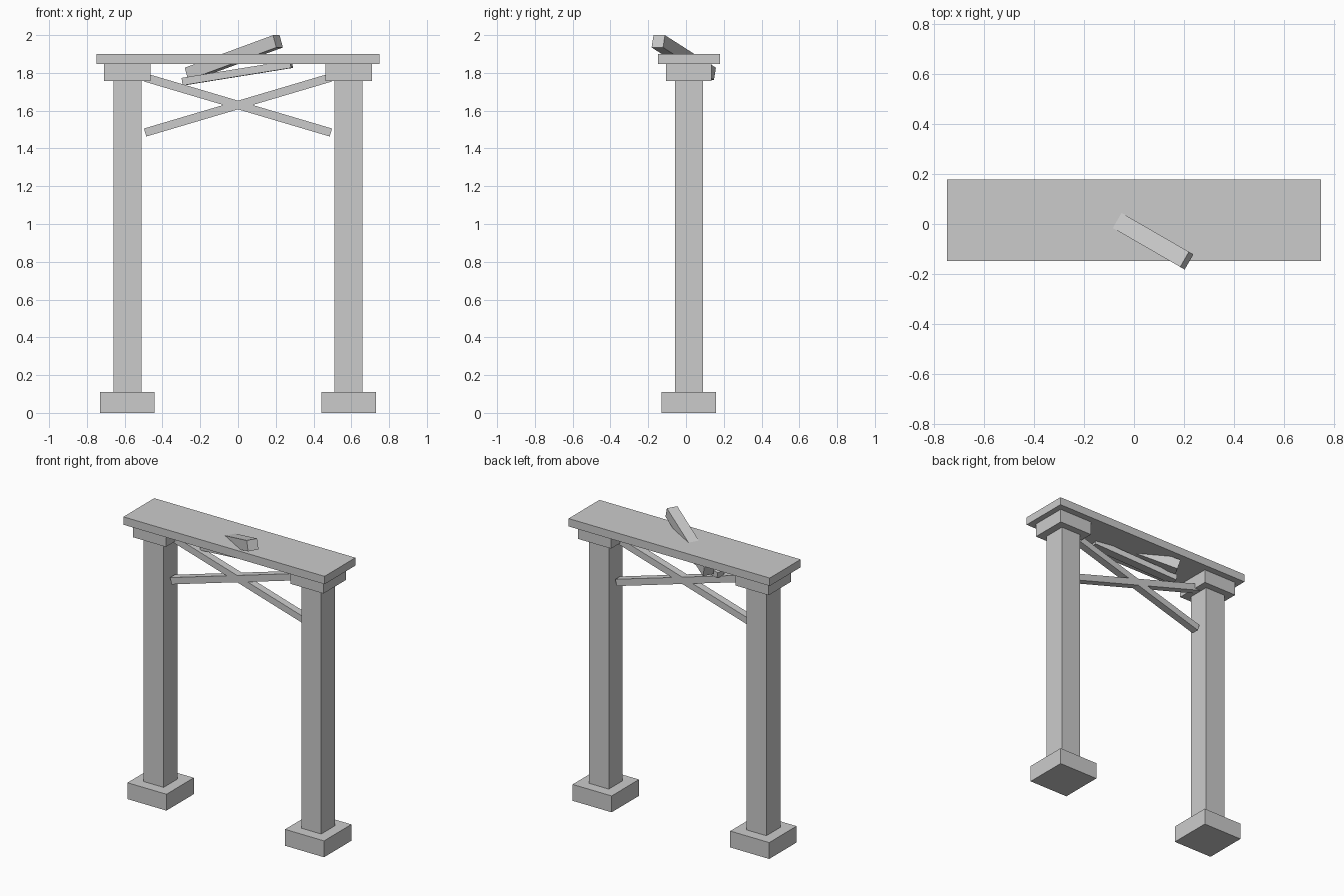
import bpy
from math import radians

if "Cube" in bpy.data.objects:
    bpy.data.objects.remove(bpy.data.objects["Cube"])

CY = 0.015  # centre line of the frame in y


def box(name, loc, size, pitch=0, yaw=0):
    """Box of a given size; pitch lifts its +x end, yaw turns it about z."""
    bpy.ops.mesh.primitive_cube_add(size=1, location=loc)
    ob = bpy.context.object
    ob.name = name
    ob.scale = size
    bpy.ops.object.transform_apply(location=False, rotation=False, scale=True)
    ob.rotation_euler = (0, radians(-pitch), radians(yaw))
    return ob


def span(name, x, width, z0, z1, depth):
    """Upright box between two heights."""
    return box(name, (x, CY, (z0 + z1) / 2), (width, depth, z1 - z0))


# Two pillars with base and cap, plus one cross brace each
for side, s in (("left", -1), ("right", 1)):
    x = s * 0.586
    span(side + "_base", x, 0.29, 0, 0.11, 0.29)
    span(side + "_post", x, 0.148, 0.11, 1.757, 0.148)
    span(side + "_cap", x, 0.246, 1.757, 1.847, 0.24)
    box(side + "_cross_brace", (0, CY, 1.63), (1.026, 0.05, 0.044), pitch=s * 16.5)

# Lintel slab across the top
span("lintel", 0, 1.496, 1.847, 1.90, 0.328)

# Fallen beams: one pierces the lintel, one rests under it
box("broken_beam", (-0.022, -0.012, 1.881), (0.566, 0.07, 0.068), pitch=17.7, yaw=-30)
box("fallen_plank", (-0.004, -0.005, 1.80), (0.59, 0.06, 0.04), pitch=9, yaw=-10)
